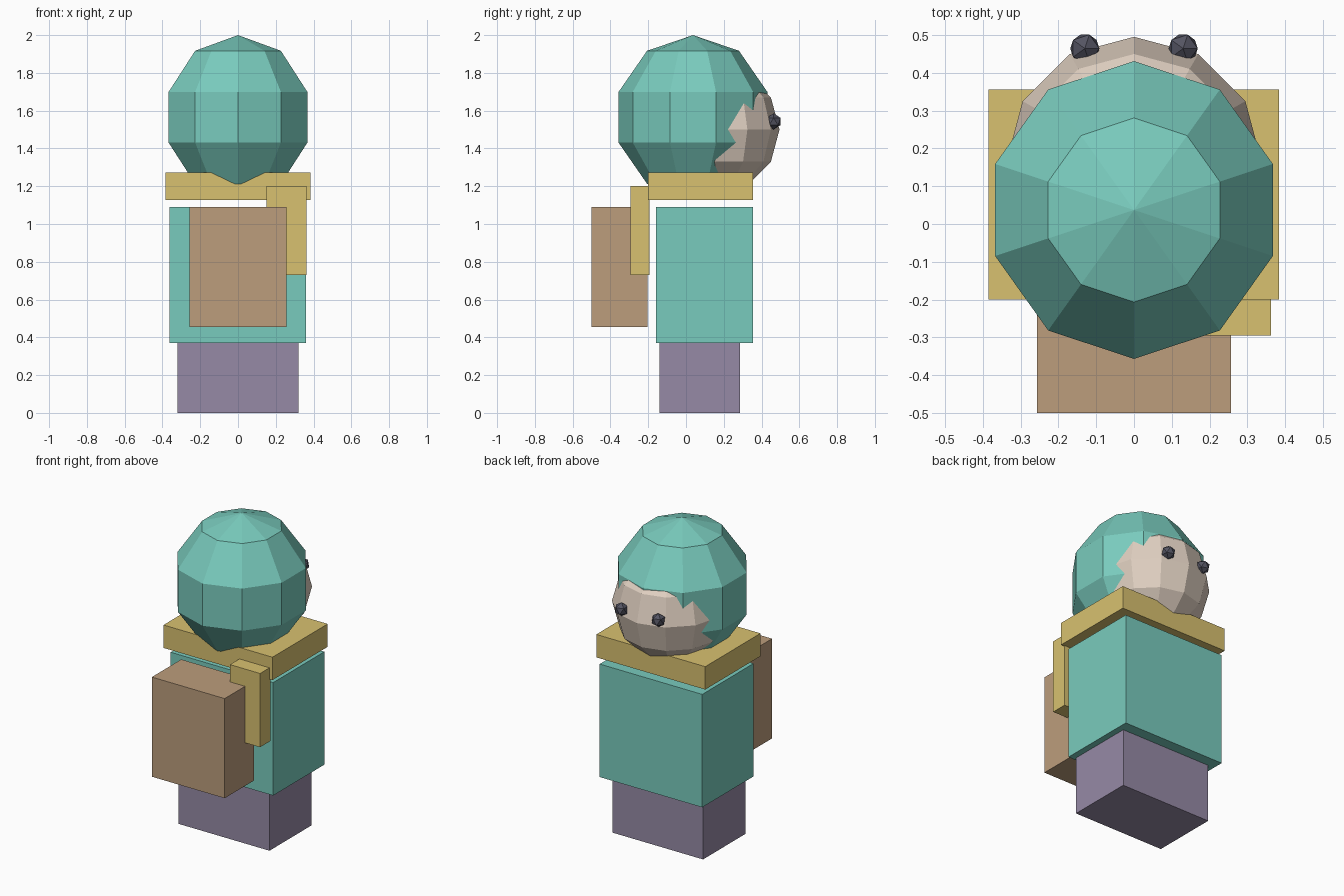
import bpy, bmesh
from mathutils import Matrix, Vector

cube = bpy.data.objects.get("Cube")
if cube:
    bpy.data.objects.remove(cube, do_unlink=True)


def linear(c):
    c /= 255
    return c / 12.92 if c <= 0.04045 else ((c + 0.055) / 1.055) ** 2.4


def material(name, *rgb):
    mat = bpy.data.materials.new(name)
    colour = [linear(c) for c in rgb] + [1]
    mat.diffuse_color = colour
    mat.use_nodes = True
    mat.node_tree.nodes["Principled BSDF"].inputs["Base Color"].default_value = colour
    return mat


teal = material("teal cloth", 121, 203, 189)
purple = material("purple cloth", 150, 138, 166)
yellow = material("mustard wool", 216, 193, 112)
brown = material("brown leather", 188, 157, 124)
skin = material("pale skin", 224, 208, 193)
dark = material("dark eye", 84, 84, 98)


def finish(name, bm, mat):
    mesh = bpy.data.meshes.new(name)
    bm.to_mesh(mesh)
    bm.free()
    mesh.materials.append(mat)
    obj = bpy.data.objects.new(name, mesh)
    bpy.context.collection.objects.link(obj)
    return obj


def box(name, mat, low, high):
    low, high = Vector(low), Vector(high)
    bm = bmesh.new()
    place = Matrix.Translation((low + high) / 2) @ Matrix.Diagonal((*(high - low), 1))
    bmesh.ops.create_cube(bm, size=1, matrix=place)
    finish(name, bm, mat)


def ball(name, mat, centre, radii, segments, rings):
    bm = bmesh.new()
    place = Matrix.Translation(centre) @ Matrix.Diagonal((*radii, 1))
    bmesh.ops.create_uvsphere(bm, u_segments=segments, v_segments=rings, radius=1, matrix=place)
    finish(name, bm, mat)


# Body and clothing
box("legs", purple, (-0.32, -0.14, 0), (0.32, 0.285, 0.37))
box("torso", teal, (-0.363, -0.16, 0.37), (0.36, 0.355, 1.09))
box("scarf", yellow, (-0.385, -0.2, 1.127), (0.383, 0.356, 1.273))
box("scarf_tail", yellow, (0.15, -0.295, 0.73), (0.362, -0.192, 1.2))
box("backpack", brown, (-0.257, -0.5, 0.455), (0.256, -0.205, 1.09))

# Head: the face bulges out of the hood
ball("hood", teal, (0, 0.037, 1.565), (0.406, 0.414, 0.435), 10, 5)
ball("face", skin, (0, 0.155, 1.5), (0.34, 0.34, 0.34), 12, 6)

# Eyes
for side, x in (("left", 0.13), ("right", -0.13)):
    bm = bmesh.new()
    bmesh.ops.create_icosphere(bm, subdivisions=1, radius=0.043,
                               matrix=Matrix.Translation((x, 0.464, 1.543)))
    finish(side + "_eye", bm, dark)
